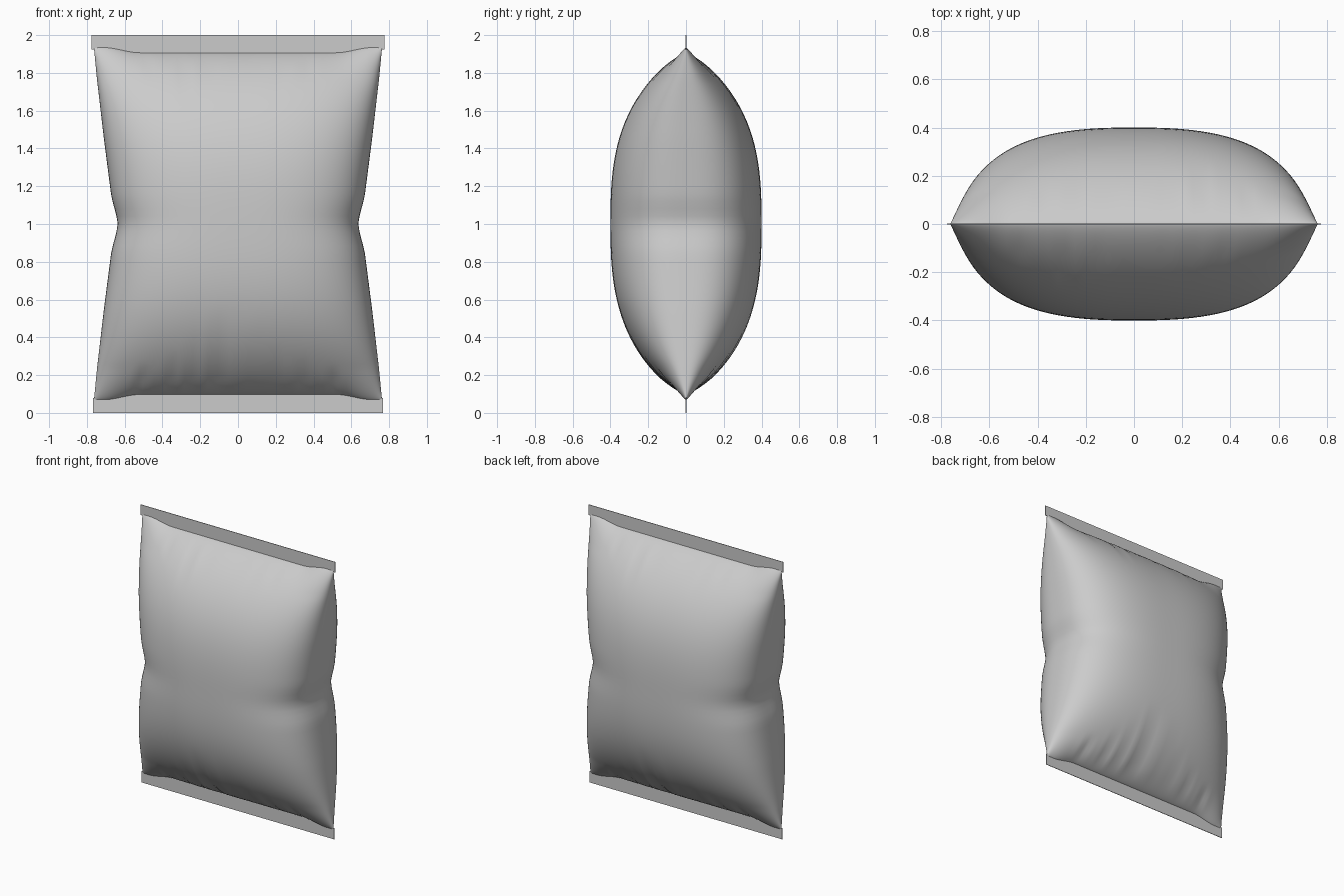
import bpy, bmesh, math

if "Cube" in bpy.data.objects:
    bpy.data.objects.remove(bpy.data.objects["Cube"])

N = 128          # points around the bag
ROWS = 72        # rings from seal to seal
Z_MID, HALF = 1.002, 0.905

# creases: (x, length, width, depth), as seen on the front; the back is the same turned round
TOP = [(-0.48, .16, .03, .008), (-0.30, .28, .022, .014), (-0.17, .20, .022, .010),
       (-0.03, .45, .018, .020), (0.10, .18, .022, .008), (0.23, .25, .022, .012), (0.38, .16, .028, .008)]
BOTTOM = [(-0.52, .16, .028, .018), (-0.36, .22, .024, .018), (-0.24, .32, .022, .018),
          (-0.11, .46, .024, .026), (0.09, .44, .022, .024), (0.22, .28, .022, .016),
          (0.36, .20, .024, .016), (0.52, .15, .026, .018)]


def half_width(z):
    pts = [(0, .637), (.05, .645), (.14, .67), (.45, .71), (.95, .768)]
    a = abs(z - 1)
    for (a0, w0), (a1, w1) in zip(pts, pts[1:]):
        if a <= a1:
            return w0 + (w1 - w0) * (a - a0) / (a1 - a0)
    return pts[-1][1]


def spow(v, e):
    return math.copysign(abs(v) ** e, v)


def crease(x, z):
    dist, rows = (1.905 - z, TOP) if z > 1 else (z - 0.1, BOTTOM)
    total = 0
    for cx, length, width, depth in rows:
        f = max(0.0, 1 - max(dist, 0) / length)
        fade = f * min(1, max(dist, 0) / 0.08)
        centre = cx * (1 - 0.25 * max(dist, 0))
        d = (x - centre) / width
        total += depth * fade * (math.exp(-d * d) - 0.4 * math.exp(-(abs(d) - 1.7) ** 2))
    return total


# inflated body: stacked rounded rings that flatten into the seals
bm = bmesh.new()
rings = []
for i in range(ROWS + 1):
    t = -math.cos(math.pi * i / ROWS)
    z0 = Z_MID + HALF * t
    w = half_width(z0)
    d = 0.4 * max(0.0, 1 - abs(t) ** 2.8) ** 0.8
    p = 2.7
    ring = []
    for k in range(N):
        a = 2 * math.pi * (k + 0.5) / N
        c, s = math.cos(a), math.sin(a)
        x, y = w * spow(c, 2 / p), d * spow(s, 2 / p)
        side = -1 if y < 0 else 1
        u = abs(x) / w
        # corners puff past the seal line
        e = max(0.0, min(1.0, (u - 0.68) / 0.25))
        e = e * e * (3 - 2 * e)
        near = max(0.0, (abs(t) - 0.85) / 0.15)
        z = z0 + math.copysign(0.028 * e * near, t)
        y -= side * min(abs(y) * 0.8, crease(-side * x, z0) * (1 - e))
        ring.append(bm.verts.new((x, y, z)))
    rings.append(ring)
for r0, r1 in zip(rings, rings[1:]):
    for k in range(N):
        j = (k + 1) % N
        bm.faces.new((r0[k], r0[j], r1[j], r1[k]))
bmesh.ops.remove_doubles(bm, verts=bm.verts, dist=1e-5)
bmesh.ops.recalc_face_normals(bm, faces=bm.faces)
for f in bm.faces:
    f.smooth = True
mesh = bpy.data.meshes.new("bag_body")
bm.to_mesh(mesh)
bm.free()
bpy.context.collection.objects.link(bpy.data.objects.new("bag_body", mesh))


# flat crimped seal strips
def seal(name, outline):
    bm = bmesh.new()
    face = bm.faces.new([bm.verts.new((x, -0.002, z)) for x, z in outline])
    ext = bmesh.ops.extrude_face_region(bm, geom=[face])
    for v in ext["geom"]:
        if isinstance(v, bmesh.types.BMVert):
            v.co.y = 0.002
    bmesh.ops.recalc_face_normals(bm, faces=bm.faces)
    mesh = bpy.data.meshes.new(name)
    bm.to_mesh(mesh)
    bm.free()
    bpy.context.collection.objects.link(bpy.data.objects.new(name, mesh))


seal("top_seal", [(-.775, 2), (-.775, 1.925), (-.7, 1.925), (-.55, 1.895),
                  (.55, 1.895), (.7, 1.925), (.775, 1.925), (.775, 2)])
seal("bottom_seal", [(-.768, 0), (.768, 0), (.768, .08), (.7, .08), (.55, .11),
                     (-.55, .11), (-.7, .08), (-.768, .08)])
